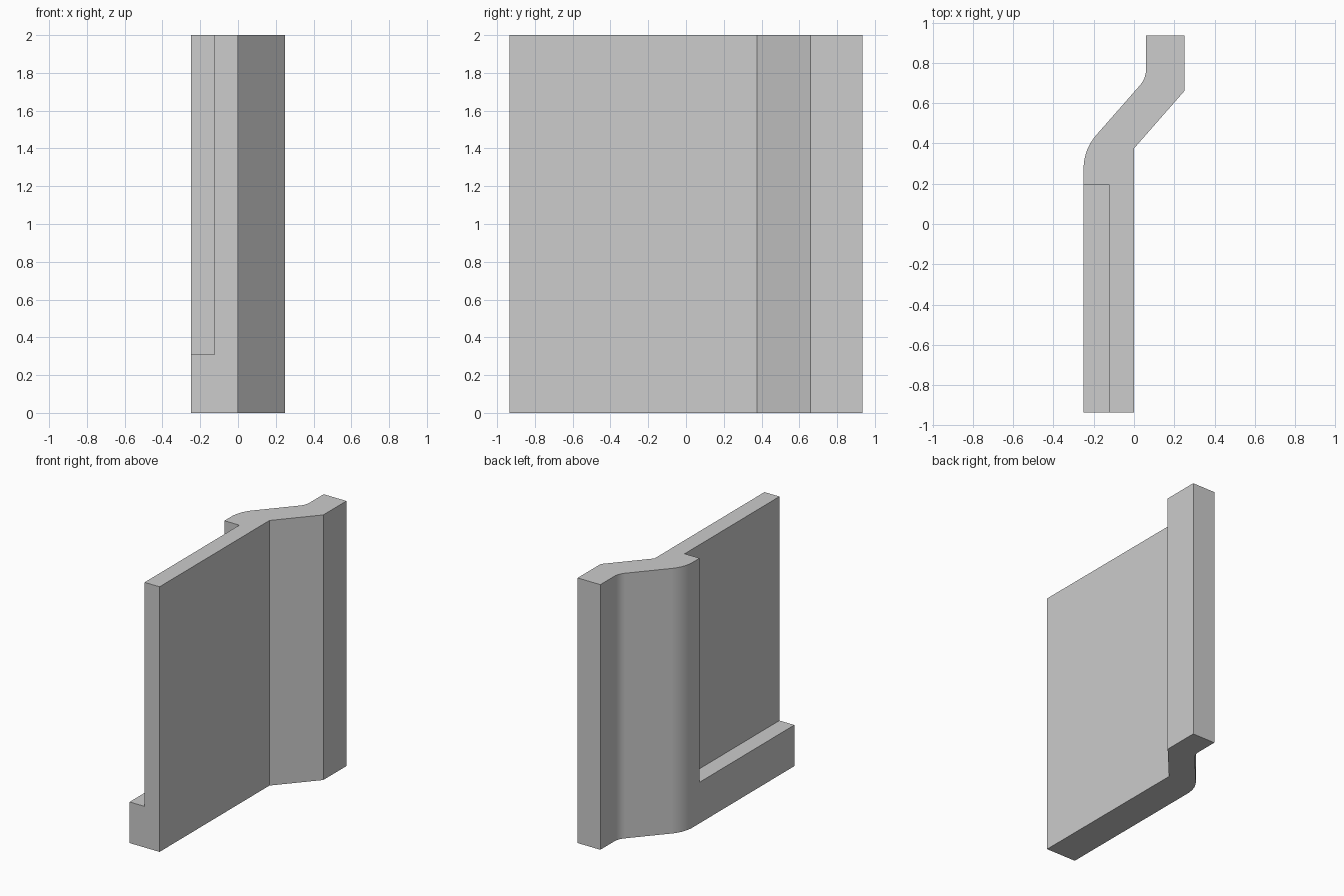
import bpy, bmesh, math
from mathutils import Vector

default = bpy.data.objects.get("Cube")
if default:
    bpy.data.objects.remove(default, do_unlink=True)

HEIGHT, HALF_X, HALF_Y = 2.0, 0.25, 0.935

grey = bpy.data.materials.new("plain_grey")
grey.use_nodes = True
colour = (0.604, 0.604, 0.604, 1)
grey.diffuse_color = colour
grey.node_tree.nodes["Principled BSDF"].inputs["Base Color"].default_value = colour


def fillet(before, corner, after, radius, steps=12):
    """Points of an arc that rounds a profile corner, from before to after."""
    p = Vector(corner)
    a = (Vector(before) - p).normalized()
    b = (Vector(after) - p).normalized()
    half = a.angle(b) / 2
    centre = p + (a + b).normalized() * radius / math.sin(half)
    reach = radius / math.tan(half)
    first = p + a * reach - centre
    last = p + b * reach - centre
    start = math.atan2(first.y, first.x)
    sweep = math.atan2(first.x * last.y - first.y * last.x, first.dot(last))
    angles = [start + sweep * i / steps for i in range(steps + 1)]
    return [centre + radius * Vector((math.cos(t), math.sin(t))) for t in angles]


def prism(name, outline, bottom, top):
    """Extrude a plan outline upwards into a solid object."""
    bm = bmesh.new()
    face = bm.faces.new([bm.verts.new((p[0], p[1], bottom)) for p in outline])
    grown = bmesh.ops.extrude_face_region(bm, geom=[face], use_keep_orig=True)["geom"]
    rising = [v for v in grown if isinstance(v, bmesh.types.BMVert)]
    bmesh.ops.translate(bm, verts=rising, vec=(0, 0, top - bottom))
    bmesh.ops.recalc_face_normals(bm, faces=bm.faces)
    mesh = bpy.data.meshes.new(name)
    bm.to_mesh(mesh)
    bm.free()
    mesh.materials.append(grey)
    obj = bpy.data.objects.new(name, mesh)
    bpy.context.collection.objects.link(obj)
    return obj


# Cranked panel with rounded bends on one side and crisp bends on the other
front_outer, bend_outer = (-HALF_X, -HALF_Y), (-HALF_X, 0.37)
bend_inner, back_inner = (0.06, 0.723), (0.06, HALF_Y)
outline = [(0, -HALF_Y), (0, 0.375), (HALF_X, 0.66), (HALF_X, HALF_Y), back_inner]
outline += fillet(back_inner, bend_inner, bend_outer, 0.125)
outline += fillet(bend_inner, bend_outer, front_outer, 0.25)
outline.append(front_outer)
panel = prism("cranked_panel", outline, 0, HEIGHT)

# Rectangular recess that leaves a thin wall above a ledge
recess = [(-0.5, -1.2), (-0.125, -1.2), (-0.125, 0.195), (-0.5, 0.195)]
cutter = prism("recess_cutter", recess, 0.31, HEIGHT + 0.3)
cutter.hide_render = True

bpy.ops.object.select_all(action="DESELECT")
panel.select_set(True)
bpy.context.view_layer.objects.active = panel
cut = panel.modifiers.new("recess", "BOOLEAN")
cut.operation = "DIFFERENCE"
cut.solver = "EXACT"
cut.object = cutter
bpy.ops.object.modifier_apply(modifier=cut.name)
bpy.data.objects.remove(cutter, do_unlink=True)

# Smooth bends, sharp corners
bpy.ops.object.shade_smooth_by_angle(angle=math.radians(30))
weighted = panel.modifiers.new("clean_shading", "WEIGHTED_NORMAL")
weighted.keep_sharp = True
